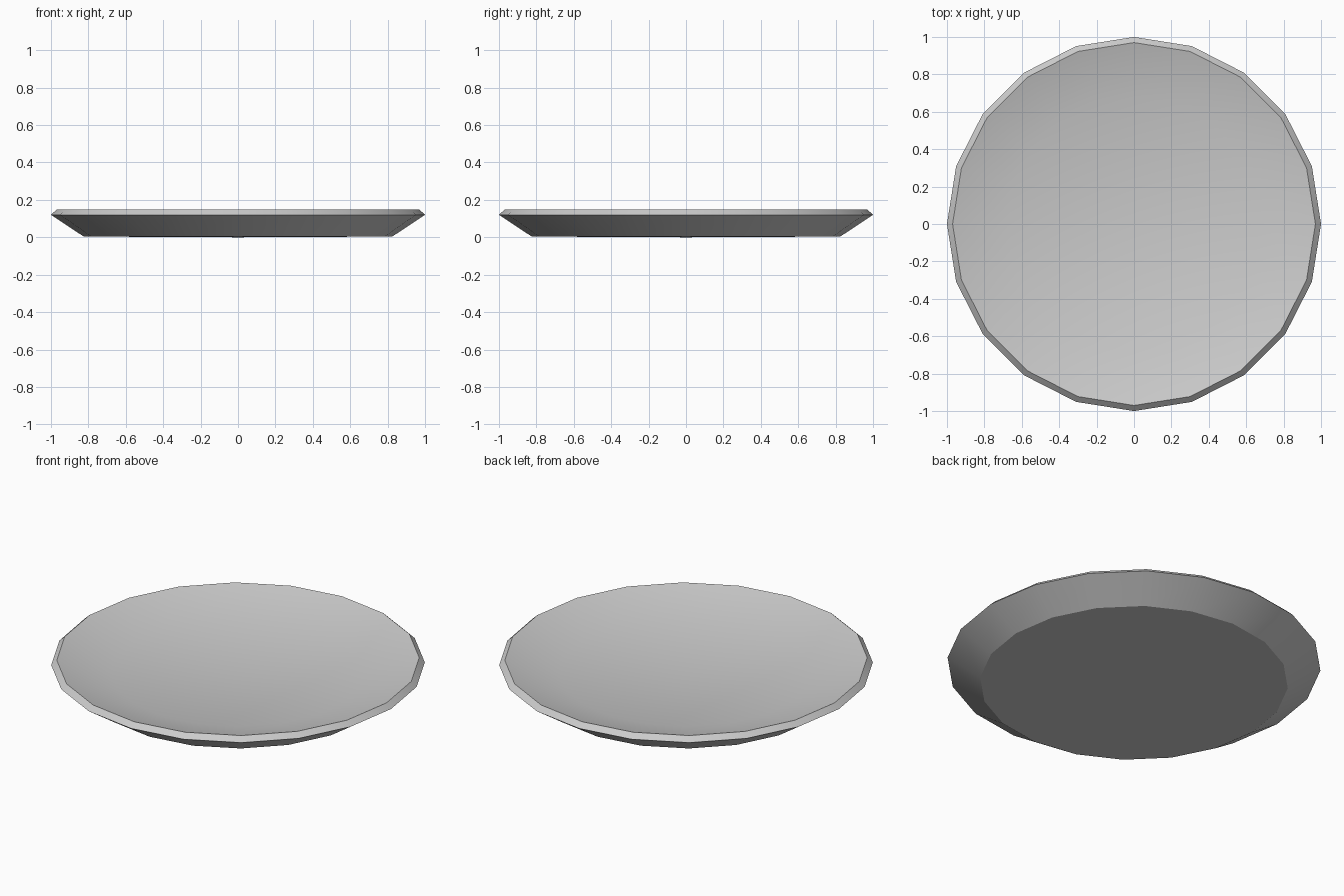
import bpy, bmesh, math

if "Cube" in bpy.data.objects:
    bpy.data.objects.remove(bpy.data.objects["Cube"])

SIDES = 20

# plate profile (radius, height) from underside to eating surface
PROFILE = [(0.825, 0.004), (1.0, 0.12), (0.97, 0.148), (0.68, 0.065)]
BOTTOM_CENTRE, FLOOR_CENTRE = 0.0, 0.055

bm = bmesh.new()
rings = []
for r, z in PROFILE:
    rings.append([bm.verts.new((r * math.cos(2 * math.pi * i / SIDES),
                                r * math.sin(2 * math.pi * i / SIDES), z))
                  for i in range(SIDES)])
low = bm.verts.new((0, 0, BOTTOM_CENTRE))
high = bm.verts.new((0, 0, FLOOR_CENTRE))

# walls between rings, then the underside and floor fans
for a, b in zip(rings, rings[1:]):
    for i in range(SIDES):
        j = (i + 1) % SIDES
        bm.faces.new((a[i], a[j], b[j], b[i]))
for i in range(SIDES):
    j = (i + 1) % SIDES
    bm.faces.new((low, rings[0][j], rings[0][i]))
    bm.faces.new((high, rings[-1][i], rings[-1][j]))
bmesh.ops.recalc_face_normals(bm, faces=bm.faces)

mesh = bpy.data.meshes.new("plate")
bm.to_mesh(mesh)
bm.free()
plate = bpy.data.objects.new("plate", mesh)
bpy.context.collection.objects.link(plate)

# smooth inside each band, sharp at rim and foot
bpy.context.view_layer.objects.active = plate
plate.select_set(True)
bpy.ops.object.shade_smooth_by_angle(angle=math.radians(30))
